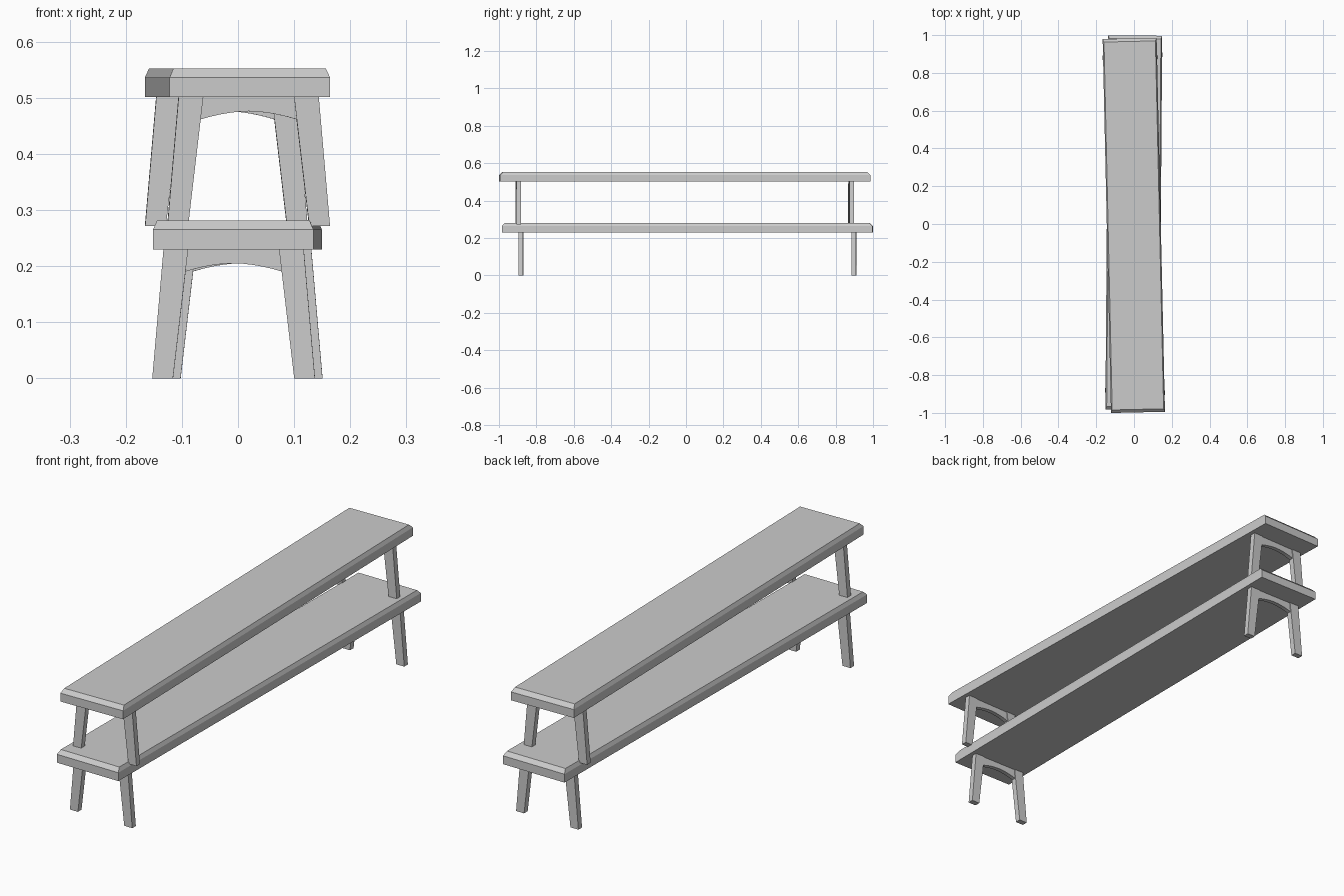
import bpy, bmesh, math
from mathutils import Matrix

if "Cube" in bpy.data.objects:
    bpy.data.objects.remove(bpy.data.objects["Cube"])


def make_object(name, bm, placement):
    bmesh.ops.recalc_face_normals(bm, faces=bm.faces[:])
    mesh = bpy.data.meshes.new(name)
    bm.to_mesh(mesh)
    bm.free()
    obj = bpy.data.objects.new(name, mesh)
    bpy.context.collection.objects.link(obj)
    obj.matrix_world = placement
    return obj


def extruded_profile(name, points, y, thickness, placement):
    """Extrude an x-z outline along y, centred on the given y."""
    bm = bmesh.new()
    verts = [bm.verts.new((px, y - thickness / 2, pz)) for px, pz in points]
    face = bm.faces.new(verts)
    geom = bmesh.ops.extrude_face_region(bm, geom=[face])["geom"]
    moved = [g for g in geom if isinstance(g, bmesh.types.BMVert)]
    bmesh.ops.translate(bm, verts=moved, vec=(0, thickness, 0))
    return make_object(name, bm, placement)


def plank(name, placement):
    """Seat board with a chamfered top rim."""
    w, l = 0.143, 0.99
    levels = [(w, l, 0.23), (w, l, 0.265), (w - 0.007, l - 0.016, 0.281)]
    bm = bmesh.new()
    rings = [[bm.verts.new((sx * a, sy * b, z))
              for sx, sy in ((-1, -1), (1, -1), (1, 1), (-1, 1))]
             for a, b, z in levels]
    for lo, hi in zip(rings, rings[1:]):
        for i in range(4):
            j = (i + 1) % 4
            bm.faces.new((lo[i], lo[j], hi[j], hi[i]))
    bm.faces.new(rings[0])
    bm.faces.new(rings[-1])
    return make_object(name, bm, placement)


def bench(prefix, x, y, z, angle):
    place = Matrix.Translation((x, y, z)) @ Matrix.Rotation(angle, 4, 'Z')
    plank(prefix + "_seat", place)
    for end, sy in (("front", -1), ("back", 1)):
        # splayed, tapered legs
        for side, sx in (("left", -1), ("right", 1)):
            leg = [(sx * 0.145, 0), (sx * 0.108, 0), (sx * 0.081, 0.23), (sx * 0.125, 0.23)]
            extruded_profile(f"{prefix}_{end}_{side}_leg", leg, sy * 0.89, 0.024, place)
        # arched apron between the legs
        n = 10
        arch = [(0.087 * t, 0.205 - 0.015 * abs(t) ** 1.8)
                for t in (-1 + 2 * i / n for i in range(n + 1))]
        apron = arch + [(0.083, 0.23), (-0.083, 0.23)]
        extruded_profile(f"{prefix}_{end}_apron", apron, sy * 0.89, 0.018, place)


# two benches stacked slightly askew
bench("lower_bench", -0.001, 0.0075, 0.0, -0.0076)
bench("upper_bench", -0.001, -0.0075, 0.271, 0.0223)
